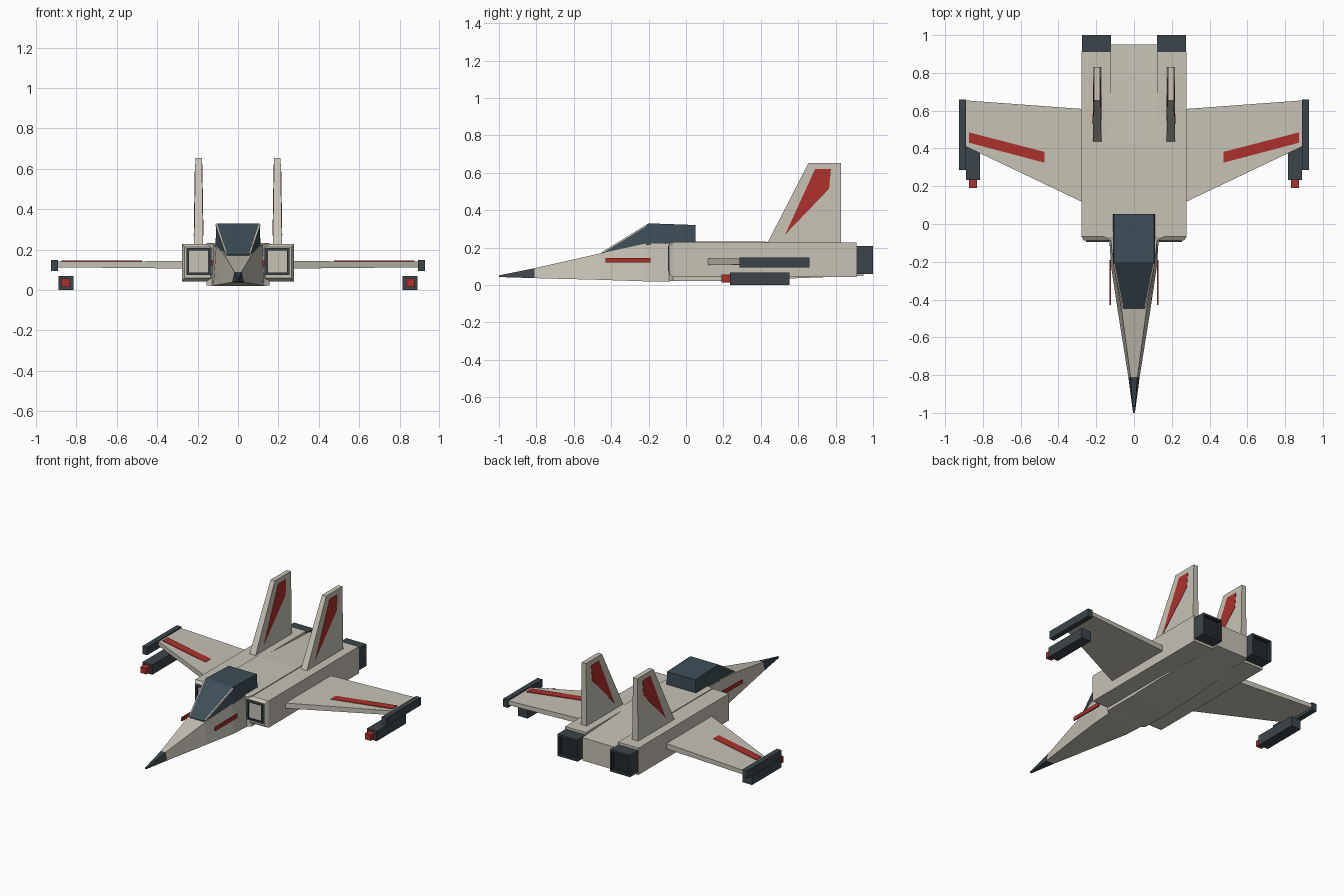
import bpy, bmesh
from mathutils import Vector

if "Cube" in bpy.data.objects:
    bpy.data.objects.remove(bpy.data.objects["Cube"])


def material(name, rgb):
    m = bpy.data.materials.new(name)
    m.diffuse_color = (*rgb, 1)
    m.use_nodes = True
    m.node_tree.nodes["Principled BSDF"].inputs["Base Color"].default_value = m.diffuse_color
    return m


HULL = material("hull_paint", (0.57, 0.54, 0.47))
DARK = material("dark_metal", (0.045, 0.06, 0.07))
BLACK = material("duct_black", (0.018, 0.023, 0.027))
GLASS = material("tinted_glass", (0.05, 0.075, 0.095))
RED = material("red_trim", (0.42, 0.03, 0.025))


def loft(name, rings, mat, recess=None):
    """Skin matching rings of points; recess = y direction of an end to hollow out."""
    bm = bmesh.new()
    loops = [[bm.verts.new(p) for p in ring] for ring in rings]
    n = len(loops[0])
    for a, b in zip(loops, loops[1:]):
        for i in range(n):
            bm.faces.new((a[i], a[(i + 1) % n], b[(i + 1) % n], b[i]))
    bm.faces.new(loops[0])
    bm.faces.new(loops[-1])
    bmesh.ops.recalc_face_normals(bm, faces=bm.faces)
    if recess:
        end = max(bm.faces, key=lambda f: f.normal.y * recess)
        bmesh.ops.inset_region(bm, faces=[end], thickness=0.018)
        inner = bmesh.ops.inset_region(bm, faces=[end], thickness=0.001, depth=-0.025)
        for f in [end] + inner["faces"]:
            f.material_index = 1
    me = bpy.data.meshes.new(name)
    bm.to_mesh(me)
    bm.free()
    me.materials.append(mat)
    if recess:
        me.materials.append(BLACK)
    ob = bpy.data.objects.new(name, me)
    bpy.context.collection.objects.link(ob)
    return ob


def section(y, top_w, bot_w, top_z, bot_z, x=0):
    """Trapezoid cross-section facing along y, given half widths."""
    return [(x - bot_w, y, bot_z), (x + bot_w, y, bot_z),
            (x + top_w, y, top_z), (x - top_w, y, top_z)]


def box(name, x0, x1, y0, y1, z0, z1, mat, recess=None):
    x, w = (x0 + x1) / 2, abs(x1 - x0) / 2
    return loft(name, [section(y0, w, w, z1, z0, x), section(y1, w, w, z1, z0, x)], mat, recess)


# Fuselage, nose cone and canopy
nose_joint = section(-0.81, 0.018, 0.03, 0.09, 0.037)
loft("nose_tip", [section(-1, 0.004, 0.005, 0.052, 0.043), nose_joint], DARK)
loft("fuselage", [
    nose_joint,
    section(-0.46, 0.065, 0.086, 0.169, 0.028),
    section(-0.22, 0.108, 0.122, 0.221, 0.02),
    section(-0.09, 0.122, 0.13, 0.224, 0.02),
    section(-0.07, 0.155, 0.155, 0.232, 0.022),
    section(0.17, 0.155, 0.155, 0.232, 0.022),
    section(0.42, 0.155, 0.155, 0.232, 0.03),
    section(0.95, 0.122, 0.122, 0.207, 0.05)], HULL)
loft("canopy", [
    section(-0.45, 0.053, 0.06, 0.176, 0.16),
    section(-0.2, 0.107, 0.112, 0.33, 0.215),
    section(0.052, 0.107, 0.112, 0.321, 0.215)], GLASS)

for side, s in (("right", 1), ("left", -1)):
    # Windshield frame
    lo, hi = Vector((s * 0.059, -0.44, 0.178)), Vector((s * 0.107, -0.21, 0.32))
    r = 0.004
    loft(f"windshield_frame_{side}",
         [section(p.y, r, r, p.z + r, p.z - r, p.x) for p in (lo, hi)], HULL)
    box(f"nose_stripe_{side}", s * 0.122, s * 0.13, -0.43, -0.19, 0.12, 0.145, RED)

    # Engine nacelle with intake and nozzle
    x = s * 0.2
    loft(f"nacelle_{side}", [
        section(-0.088, 0.064, 0.064, 0.212, 0.058, x),
        section(-0.067, 0.078, 0.078, 0.227, 0.043, x),
        section(0.912, 0.078, 0.078, 0.227, 0.043, x)], HULL)
    box(f"intake_{side}", s * 0.132, s * 0.255, -0.096, -0.06, 0.074, 0.208, DARK, -1)
    box(f"nozzle_{side}", s * 0.123, s * 0.275, 0.905, 1.0, 0.06, 0.21, DARK, 1)

    # Wing and its red stripe
    def chord(x, y0, y1, z0, z1):
        return [(s * x, y0, z0), (s * x, y1, z0), (s * x, y1, z1), (s * x, y0, z1)]
    loft(f"wing_{side}", [chord(0.26, 0.11, 0.608, 0.106, 0.143),
                          chord(0.9, 0.415, 0.655, 0.112, 0.14)], HULL)
    loft(f"wing_stripe_{side}", [chord(0.475, 0.325, 0.382, 0.135, 0.145),
                                 chord(0.873, 0.43, 0.485, 0.135, 0.145)], RED)

    # Wing-tip rail and pod slung below
    box(f"tip_rail_{side}", s * 0.89, s * 0.926, 0.286, 0.66, 0.094, 0.148, DARK)
    box(f"pod_{side}", s * 0.815, s * 0.889, 0.234, 0.553, 0.0, 0.068, DARK)
    box(f"pod_tip_{side}", s * 0.831, s * 0.874, 0.19, 0.25, 0.015, 0.056, RED)

    # Tail fin with red flashes on both faces
    fx = s * 0.195

    def fin_outline(pts, grow):
        def half(z):
            return 0.023 - 0.016 * (z - 0.22) + grow
        return [[(fx + k * half(z), y, z) for y, z in pts] for k in (-1, 1)]
    loft(f"tail_fin_{side}", fin_outline(
        [(0.43, 0.215), (0.655, 0.653), (0.83, 0.653), (0.83, 0.215)], 0), HULL)
    loft(f"fin_flash_{side}", fin_outline(
        [(0.53, 0.27), (0.69, 0.62), (0.775, 0.62), (0.765, 0.515)], 0.002), RED)
